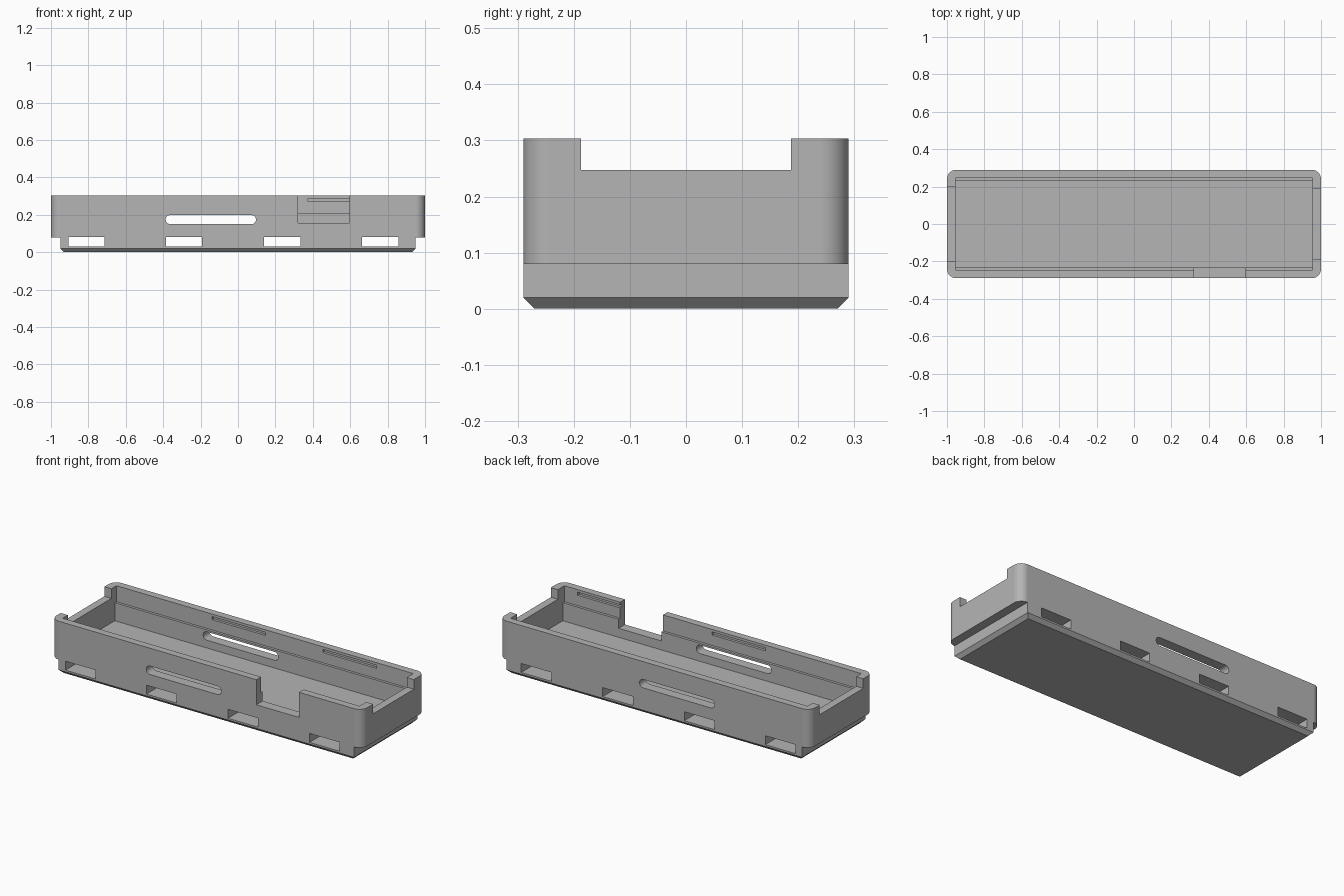
import bpy, bmesh, math

default_cube = bpy.data.objects.get("Cube")
if default_cube:
    bpy.data.objects.remove(default_cube, do_unlink=True)

grey = bpy.data.materials.new("plain_grey")
grey.use_nodes = True
colour = (0.46, 0.46, 0.46, 1)
grey.diffuse_color = colour
grey.node_tree.nodes["Principled BSDF"].inputs["Base Color"].default_value = colour


def make_box(name, x, y, z):
    """Box from (min, max) pairs; returns the object."""
    bm = bmesh.new()
    bmesh.ops.create_cube(bm, size=1)
    for v in bm.verts:
        for axis, (low, high) in enumerate((x, y, z)):
            v.co[axis] = high if v.co[axis] > 0 else low
    mesh = bpy.data.meshes.new(name)
    bm.to_mesh(mesh)
    bm.free()
    mesh.materials.append(grey)
    ob = bpy.data.objects.new(name, mesh)
    bpy.context.collection.objects.link(ob)
    return ob


def bevel_edges(ob, rule, size, segments):
    bm = bmesh.new()
    bm.from_mesh(ob.data)
    edges = [e for e in bm.edges if rule(*(v.co for v in e.verts))]
    bmesh.ops.bevel(bm, geom=edges, offset=size, segments=segments,
                    profile=0.5, affect='EDGES')
    bm.to_mesh(ob.data)
    bm.free()


def combine(target, tool, operation='DIFFERENCE'):
    tool.hide_render = True
    mod = target.modifiers.new(tool.name, 'BOOLEAN')
    mod.operation, mod.solver, mod.object = operation, 'EXACT', tool
    bpy.ops.object.select_all(action='DESELECT')
    bpy.context.view_layer.objects.active = target
    target.select_set(True)
    bpy.ops.object.modifier_apply(modifier=mod.name)
    bpy.data.objects.remove(tool, do_unlink=True)


TOP, STEP, DEPTH = 0.303, 0.08, 0.29
ABOVE = TOP + 0.1

# Upper shell with rounded upright corners
tray = make_box("tray_body", (-1, 1), (-DEPTH, DEPTH), (STEP, TOP))
bevel_edges(tray, lambda a, b: abs(a.z - b.z) > 0.1, 0.05, 12)

# Narrower base with a chamfered underside
base = make_box("base", (-0.95, 0.95), (-DEPTH, DEPTH), (0, STEP))
bevel_edges(base, lambda a, b: max(a.z, b.z) < 0.01, 0.02, 1)
combine(tray, base, 'UNION')

# Stepped cavity: narrow below the ledge, wider above it
combine(tray, make_box("lower_cavity", (-0.955, 0.955), (-0.232, 0.232), (0.105, ABOVE)))
combine(tray, make_box("upper_cavity", (-0.955, 0.955), (-0.247, 0.247), (0.21, ABOVE)))

# Strap tunnels through the base
for x in (-0.81, -0.289, 0.236, 0.76):
    combine(tray, make_box("tunnel", (x - 0.097, x + 0.097), (-0.5, 0.5), (0.03, 0.082)))

# Rounded vent through both long walls
vent = make_box("vent", (-0.387, 0.096), (-0.5, 0.5), (0.15, 0.199))
bevel_edges(vent, lambda a, b: abs(a.y - b.y) > 0.5, 0.0244, 8)
combine(tray, vent)

# Front opening and the two end openings
combine(tray, make_box("front_opening", (0.321, 0.596), (-0.5, -0.2), (0.157, ABOVE)))
combine(tray, make_box("end_opening", (0.9, 1.1), (-0.187, 0.187), (0.247, ABOVE)))
combine(tray, make_box("end_opening", (-1.1, -0.9), (-0.2, 0.2), (0.247, ABOVE)))

# Lid grooves inside the long walls
for side, start, end in ((1, -0.34, 0.005), (1, 0.373, 0.717),
                         (-1, -0.34, 0.005), (-1, 0.55, 0.87)):
    y = sorted((side * 0.23, side * 0.262))
    combine(tray, make_box("groove", (start, end), y, (0.27, 0.288)))

# Smooth corners, crisp edges
bpy.context.view_layer.objects.active = tray
tray.select_set(True)
bpy.ops.object.shade_smooth_by_angle(angle=math.radians(30))
normals = tray.modifiers.new("even_normals", 'WEIGHTED_NORMAL')
normals.keep_sharp = True
